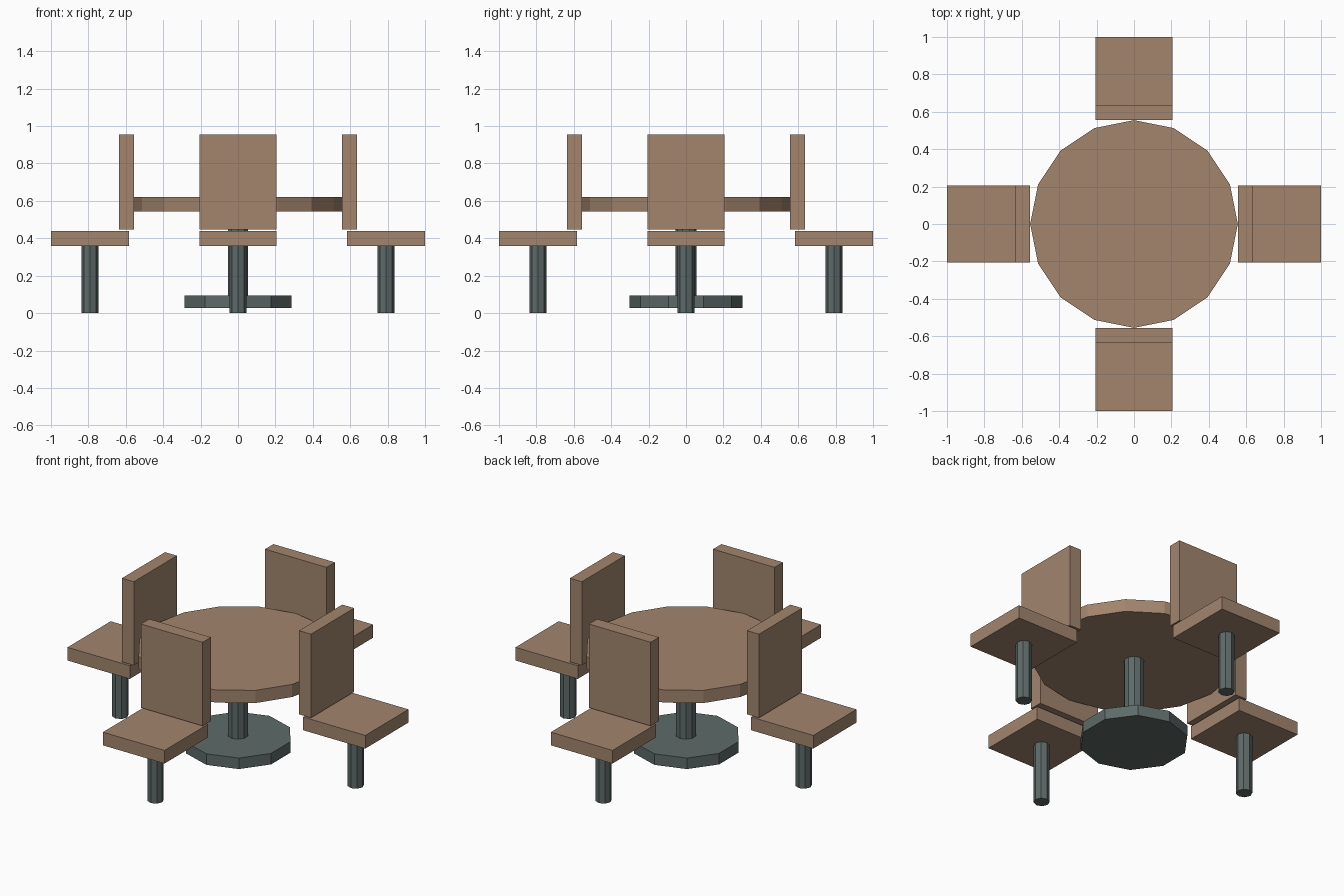
import bpy
from math import cos, sin, pi

if "Cube" in bpy.data.objects:
    bpy.data.objects.remove(bpy.data.objects["Cube"])


def material(name, color):
    m = bpy.data.materials.new(name)
    m.diffuse_color = (*color, 1)
    m.use_nodes = True
    m.node_tree.nodes["Principled BSDF"].inputs["Base Color"].default_value = m.diffuse_color
    return m


WOOD = material("wood", (0.36, 0.235, 0.155))
METAL = material("metal", (0.11, 0.145, 0.14))


def cylinder(name, sides, radius, z0, z1, mat, x=0, y=0, turn=0):
    bpy.ops.mesh.primitive_cylinder_add(vertices=sides, radius=radius, depth=z1 - z0,
                                        location=(x, y, (z0 + z1) / 2), rotation=(0, 0, turn))
    ob = bpy.context.object
    ob.name = name
    ob.data.materials.append(mat)


def box(name, size, r, z, turn):
    # box at distance r from the centre, turned to face the table
    bpy.ops.mesh.primitive_cube_add(size=1, location=(r * cos(turn), r * sin(turn), z),
                                    rotation=(0, 0, turn))
    ob = bpy.context.object
    ob.name = name
    ob.scale = size
    ob.data.materials.append(WOOD)


# Table: round top, column and foot disc
cylinder("table_top", 16, 0.555, 0.543, 0.62, WOOD)
cylinder("table_column", 10, 0.057, 0.095, 0.543, METAL)
cylinder("table_foot", 10, 0.302, 0.028, 0.095, METAL)

# Four chairs around the table, backrests against the table edge
for i in range(4):
    a = i * pi / 2
    box(f"seat_{i + 1}", (0.418, 0.414, 0.08), 0.791, 0.398, a)
    box(f"backrest_{i + 1}", (0.08, 0.414, 0.508), 0.595, 0.701, a)
    cylinder(f"chair_leg_{i + 1}", 8, 0.045, 0, 0.358, METAL,
             0.791 * cos(a), 0.791 * sin(a), a)
